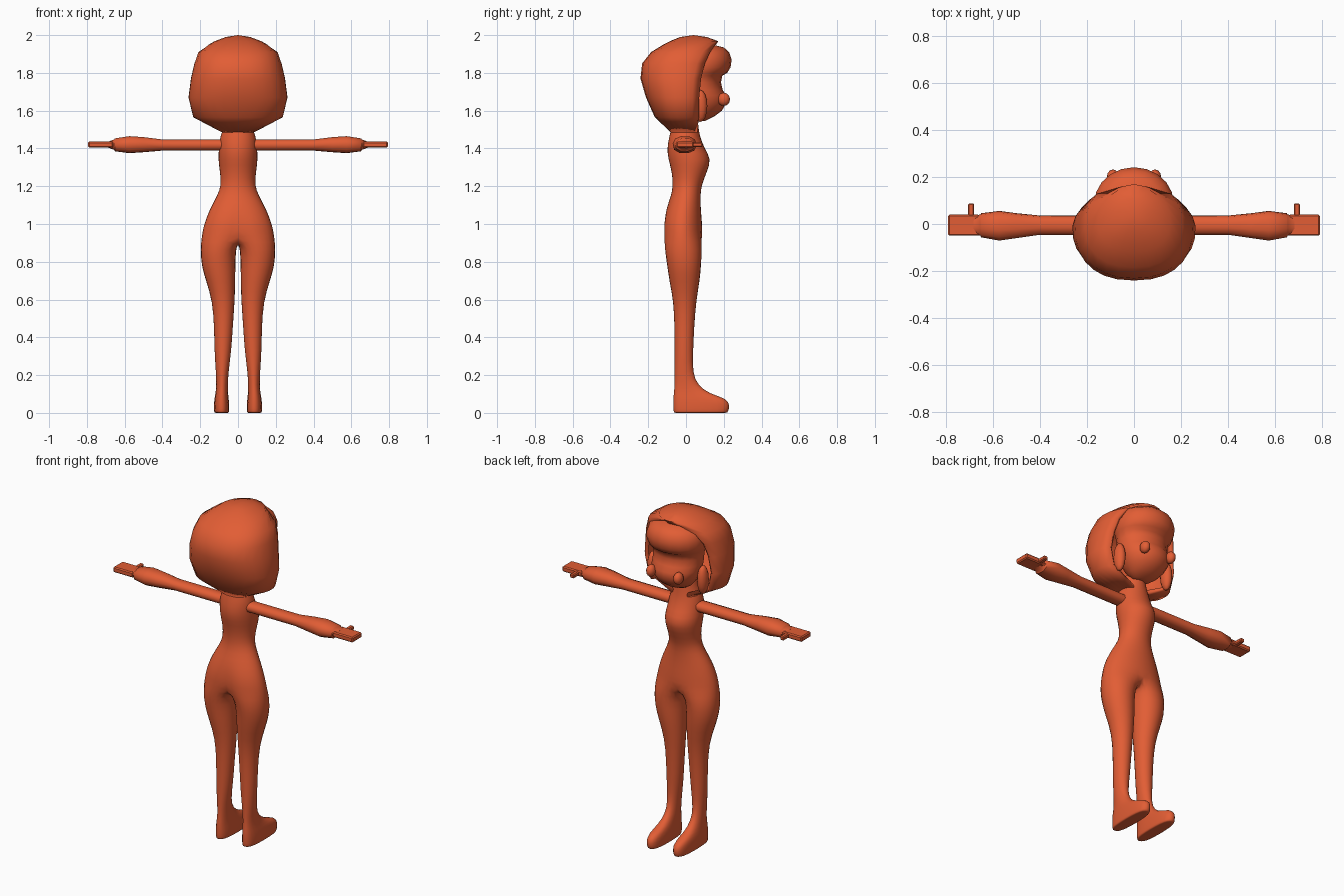
import bpy, bmesh, math
from mathutils import Vector

if "Cube" in bpy.data.objects:
    bpy.data.objects.remove(bpy.data.objects["Cube"])

skin = bpy.data.materials.new("orange clay")
skin.diffuse_color = (0.76, 0.11, 0.035, 1)
skin.use_nodes = True
skin.node_tree.nodes["Principled BSDF"].inputs["Base Color"].default_value = skin.diffuse_color


def oval(cx, rx, y0, y1, deg, e=1.0):
    """Point on a rounded cross-section spanning y0..y1 and cx +- rx."""
    c, s = math.cos(math.radians(deg)), math.sin(math.radians(deg))
    f = lambda v: 0 if abs(v) < 1e-6 else math.copysign(abs(v) ** e, v)
    return cx + rx * f(c), (y0 + y1) / 2 + (y1 - y0) / 2 * f(s)


def finish(name, bm, mirror=False, subsurf=0, thick=0, angle=50):
    bmesh.ops.remove_doubles(bm, verts=bm.verts, dist=1e-5)
    bmesh.ops.recalc_face_normals(bm, faces=bm.faces)
    # make normals face outwards, also on open halves
    n = len(bm.verts)
    mid = Vector((0, sum(v.co.y for v in bm.verts) / n, sum(v.co.z for v in bm.verts) / n))
    if sum(f.normal.dot(f.calc_center_median() - mid) * f.calc_area() for f in bm.faces) < 0:
        bmesh.ops.reverse_faces(bm, faces=bm.faces)
    me = bpy.data.meshes.new(name)
    bm.to_mesh(me)
    bm.free()
    me.materials.append(skin)
    ob = bpy.data.objects.new(name, me)
    bpy.context.collection.objects.link(ob)
    if mirror:
        ob.modifiers.new("mirror", 'MIRROR').use_clip = True
    if thick:
        m = ob.modifiers.new("shell", 'SOLIDIFY')
        m.thickness, m.offset = thick, -1
    if subsurf:
        m = ob.modifiers.new("smooth", 'SUBSURF')
        m.levels = m.render_levels = subsurf
    bpy.ops.object.select_all(action='DESELECT')
    ob.select_set(True)
    bpy.context.view_layer.objects.active = ob
    bpy.ops.object.shade_smooth_by_angle(angle=math.radians(angle))
    return ob


def bridge(bm, a, b, closed):
    for i in range(len(a) if closed else len(a) - 1):
        j = (i + 1) % len(a)
        q = list(dict.fromkeys((a[i], a[j], b[j], b[i])))
        if len(q) > 2:
            bm.faces.new(q)


def loft(name, rings, closed=True, caps=True, **kw):
    bm = bmesh.new()
    rows = [[bm.verts.new(p) for p in r] for r in rings]
    for a, b in zip(rows, rows[1:]):
        bridge(bm, a, b, closed)
    if caps:
        bm.faces.new(rows[0])
        bm.faces.new(rows[-1])
    return finish(name, bm, **kw)


# Body: half torso that branches into one leg and foot, then mirrored
torso = [  # z, half width, y back, y front
    (1.58, .06, -.06, .06), (1.51, .075, -.078, .068), (1.465, .098, -.09, .075),
    (1.40, .103, -.103, .10), (1.345, .108, -.097, .137), (1.28, .098, -.077, .115),
    (1.205, .09, -.07, .083), (1.15, .112, -.08, .078), (1.08, .153, -.108, .08),
    (1.0, .184, -.13, .088), (.94, .196, -.128, .09)]
leg = [  # z, centre x, half width, y back, y front, squareness
    (.87, .105, .096, -.117, .088, 1), (.78, .104, .092, -.103, .084, 1),
    (.70, .092, .079, -.092, .076, 1), (.59, .076, .06, -.068, .056, 1),
    (.45, .077, .05, -.063, .045, 1), (.33, .08, .046, -.062, .04, 1),
    (.21, .084, .033, -.062, .036, 1), (.145, .084, .031, -.063, .066, 1),
    (.10, .086, .034, -.068, .13, .8), (.076, .087, .038, -.071, .222, .7),
    (.04, .087, .041, -.072, .236, .7), (.005, .087, .04, -.07, .228, .7),
    (0, .087, .037, -.066, .22, .7), (0, .087, .02, -.04, .19, .7)]
bm = bmesh.new()
rows = []
for z, w, y0, y1 in torso:
    row = []
    for k in range(9):
        x, y = oval(0, w, y0, y1, -90 + 22.5 * k)
        if z < 1.05 and k == 0:
            y *= .85  # crease down the middle of the back
        row.append(bm.verts.new((0 if k in (0, 8) else x, y, z)))
    rows.append(row)
for a, b in zip(rows, rows[1:]):
    bridge(bm, a, b, False)
crotch = [bm.verts.new((0, y, .895)) for y in (.05, -.01, -.065)]
prev = rows[-1] + crotch
for z, cx, w, y0, y1, e in leg:
    row = []
    for k in range(12):
        x, y = oval(cx, w * 1.02, y0, y1, -120 + 30 * k, e)
        row.append(bm.verts.new((x, y, z)))
    bridge(bm, prev, row, True)
    prev = row
bm.faces.new(prev)
finish("body", bm, mirror=True, subsurf=1, angle=70)

# Arms: x, half height, z centre, y back, y front
arm = [(.06, .03, 1.418, -.046, .036), (.40, .03, 1.418, -.046, .036),
       (.50, .041, 1.42, -.06, .046), (.575, .046, 1.42, -.071, .056),
       (.652, .035, 1.419, -.057, .046), (.656, .028, 1.42, -.05, .04),
       (.685, .017, 1.42, -.048, .038)]
loft("arms", [[(x, y, z) for z, y in (oval(zc, h, y0, y1, 22.5 + 36 * k, .85) for k in range(10))]
              for x, h, zc, y0, y1 in arm], mirror=True)


def box(name, x0, x1, y0, y1, z0, z1, bevel):
    bm = bmesh.new()
    bmesh.ops.create_cube(bm, size=1)
    for v in bm.verts:
        v.co = ((x0 + x1) / 2 + v.co.x * (x1 - x0), (y0 + y1) / 2 + v.co.y * (y1 - y0),
                (z0 + z1) / 2 + v.co.z * (z1 - z0))
    bmesh.ops.bevel(bm, geom=list(bm.edges), offset=bevel, segments=1, affect='EDGES')
    finish(name, bm, mirror=True, angle=30)


# Flat mitten hands and thumbs
box("hands", .66, .793, -.05, .04, 1.404, 1.436, .006)
box("thumbs", .682, .708, .02, .088, 1.408, 1.432, .005)

# Face with rounded fringe above a recessed eye band
face = [  # z, half width, y front
    (1.545, .05, .10), (1.57, .085, .15), (1.60, .112, .19), (1.64, .135, .213),
    (1.68, .145, .213), (1.71, .148, .194), (1.75, .15, .185), (1.785, .155, .192),
    (1.80, .163, .218), (1.83, .17, .236), (1.87, .17, .242), (1.91, .155, .228),
    (1.935, .12, .20), (1.95, .06, .14)]
loft("face", [[(*oval(0, w, .1 - .8 * w - .03, y1, 18 * k), z) for k in range(20)]
              for z, w, y1 in face], mirror=False, angle=60)

# Cheeks and side locks
for name, pos, size in (("cheeks", (.09, .2, 1.66), (.026, .033, .035)),
                        ("side_locks", (.165, .075, 1.625), (.03, .038, .085))):
    bm = bmesh.new()
    bmesh.ops.create_uvsphere(bm, u_segments=12, v_segments=8, radius=1)
    for v in bm.verts:
        v.co = Vector(pos) + Vector(a * b for a, b in zip(v.co, size))
    finish(name, bm, mirror=True, angle=60)

# Hair: bobbed shell, open towards the face, half built and mirrored
hair = [  # z, half width, y back, y of the widest point, front reach, y of the open edge
    (1.485, .085, -.08, 0, .075, .06), (1.565, .238, -.165, -.02, .16, .068),
    (1.67, .263, -.212, -.02, .17, .07), (1.77, .25, -.241, -.02, .19, .08),
    (1.85, .232, -.232, -.01, .20, .10), (1.91, .21, -.185, 0, .195, .128),
    (1.95, .155, -.12, .02, .15, .155), (1.968, .125, -.085, .03, .14, .17),
    (1.99, .065, -.03, .04, .07, .11), (2.0, .0, .04, .04, .0, .04)]
rings = []
for z, w, yb, yc, reach, edge in hair:
    end = math.degrees(math.asin(min(1, (edge - yc) / reach))) if reach else 90
    row = []
    for k in range(10):
        deg = -90 + (90 + end) * k / 9
        r = (yc - yb) if deg < 0 else reach
        x, y = oval(0, w, yc - r, yc + r, deg, .85 if deg < 0 else 1)
        row.append((0 if x < 1e-4 else x, y, z))
    rings.append(row)
loft("hair", rings, closed=False, caps=False, mirror=True, thick=.022, angle=55)
